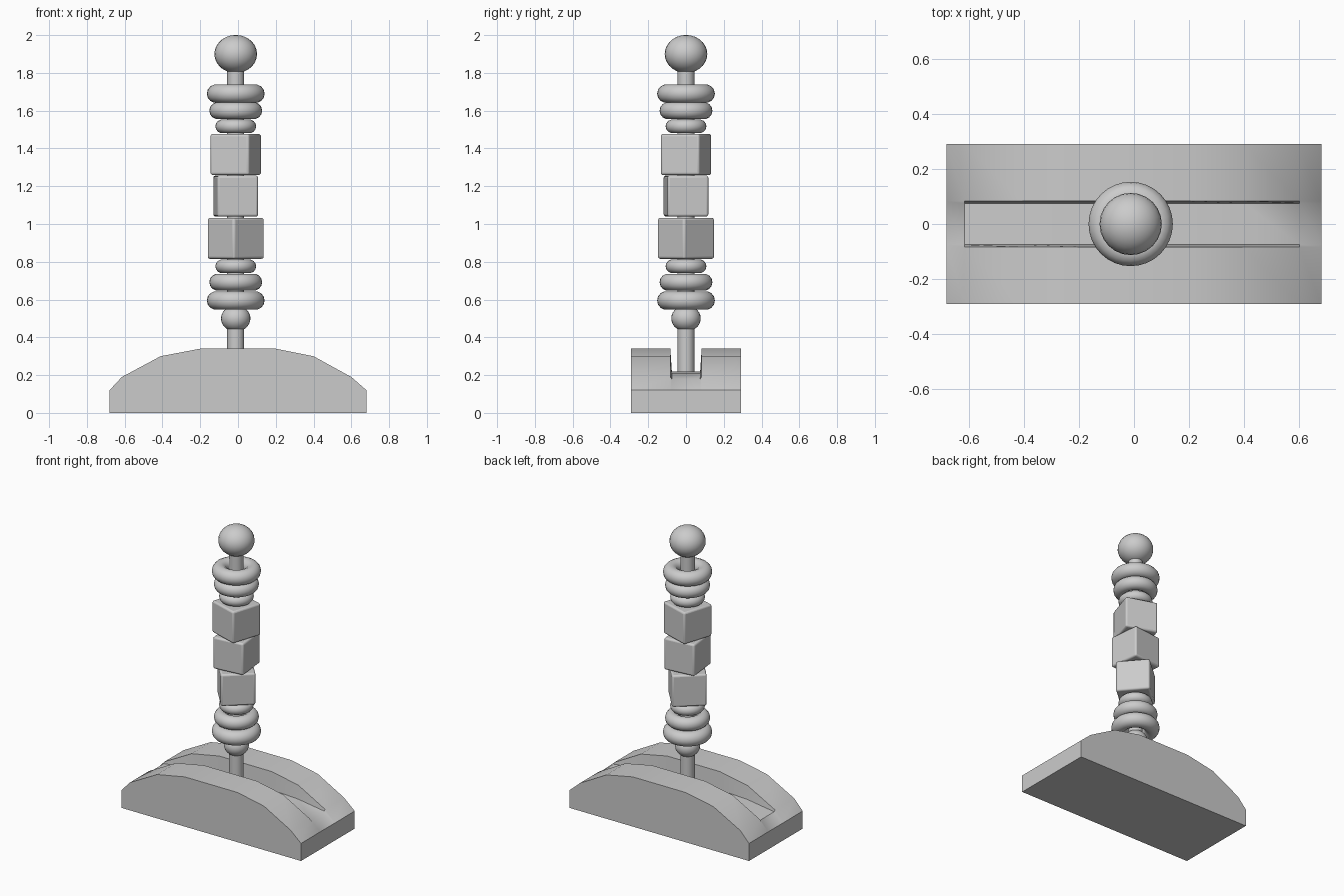
import bpy, bmesh
from math import radians

if "Cube" in bpy.data.objects:
    bpy.data.objects.remove(bpy.data.objects["Cube"])

CX = -0.012  # the post sits slightly left of the base centre


def finish(name, angle=30):
    ob = bpy.context.object
    ob.name = name
    bpy.ops.object.shade_smooth_by_angle(angle=radians(angle))
    return ob


def ring(name, z, major, minor):
    bpy.ops.mesh.primitive_torus_add(location=(CX, 0, z), major_radius=major, minor_radius=minor,
                                     major_segments=32, minor_segments=14)
    finish(name, 60)


def bead(name, z, r):
    bpy.ops.mesh.primitive_uv_sphere_add(segments=24, ring_count=14, radius=r, location=(CX, 0, z))
    bpy.context.object.scale.z = 0.89
    finish(name, 60)


def block(name, z, turn):
    bpy.ops.mesh.primitive_cube_add(size=0.217, location=(CX, 0, z), rotation=(0, 0, radians(turn)))
    ob = bpy.context.object
    bev = ob.modifiers.new("rounded_edges", 'BEVEL')
    bev.width = 0.012
    bev.segments = 3
    finish(name, 40)


# arched base with a shallow groove: cross-sections (x, top z, groove floor z) lofted along x
stations = [(-0.68, 0.12, 0.12), (-0.615, 0.19, 0.18), (-0.41, 0.30, 0.21), (-0.2, 0.34, 0.22),
            (0.2, 0.34, 0.22), (0.40, 0.30, 0.21), (0.60, 0.19, 0.18), (0.68, 0.12, 0.12)]
bm = bmesh.new()
loops = []
for x, top, floor in stations:
    section = [(-0.29, 0), (0.29, 0), (0.29, top), (0.083, top),
               (0.075, floor), (-0.075, floor), (-0.083, top), (-0.29, top)]
    loops.append([bm.verts.new((x, y, z)) for y, z in section])
for a, b in zip(loops, loops[1:]):
    for i in range(8):
        j = (i + 1) % 8
        bm.faces.new((a[i], a[j], b[j], b[i]))
bm.faces.new(loops[0])
bm.faces.new(loops[-1][::-1])
bmesh.ops.recalc_face_normals(bm, faces=bm.faces)
mesh = bpy.data.meshes.new("arched_base")
bm.to_mesh(mesh)
bm.free()
base = bpy.data.objects.new("arched_base", mesh)
bpy.context.collection.objects.link(base)
bpy.context.view_layer.objects.active = base
base.select_set(True)
finish("arched_base", 30)

# central rod
bpy.ops.mesh.primitive_cylinder_add(vertices=24, radius=0.045, depth=1.66, location=(CX, 0, 1.03))
finish("rod")

# end beads
bead("top_ball", 1.90, 0.113)
bead("lower_ball", 0.50, 0.078)

# graduated rings, mirrored above and below the blocks
for i, (lo, hi, major, minor) in enumerate([(0.595, 1.69, 0.104, 0.049),
                                            (0.692, 1.60, 0.095, 0.045),
                                            (0.776, 1.517, 0.072, 0.036)]):
    ring(f"lower_ring_{i + 1}", lo, major, minor)
    ring(f"upper_ring_{i + 1}", hi, major, minor)

# stacked turned blocks
for name, z, turn in [("bottom_block", 0.924, 41), ("middle_block", 1.148, 6), ("top_block", 1.368, -18)]:
    block(name, z, turn)
